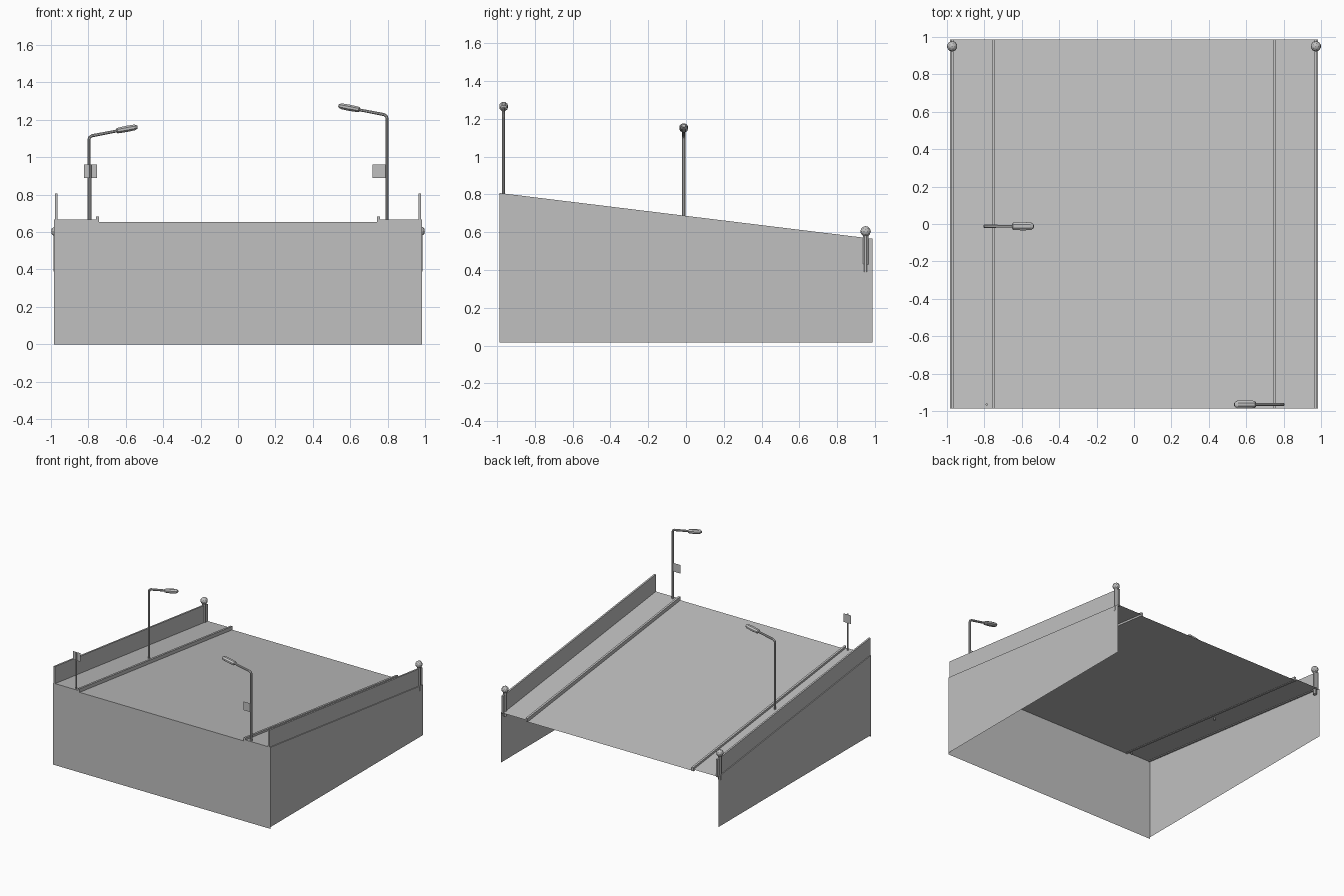
import bpy, bmesh, math
from mathutils import Vector, Matrix

if "Cube" in bpy.data.objects:
    bpy.data.objects.remove(bpy.data.objects["Cube"])

Y0, Y1 = -0.987, 0.987
SLOPE = -0.242 / (Y1 - Y0)

grey = bpy.data.materials.new("concrete grey")
grey.diffuse_color = (0.527, 0.527, 0.527, 1)
grey.use_nodes = True
grey.node_tree.nodes["Principled BSDF"].inputs["Base Color"].default_value = grey.diffuse_color


def deck_z(y):
    return 0.667 + SLOPE * (y - Y0)


def make(name, bm):
    me = bpy.data.meshes.new(name)
    bm.to_mesh(me)
    bm.free()
    me.materials.append(grey)
    ob = bpy.data.objects.new(name, me)
    bpy.context.collection.objects.link(ob)
    return ob


def sheet(name, *polys):
    bm = bmesh.new()
    for p in polys:
        bm.faces.new([bm.verts.new(c) for c in p])
    return make(name, bm)


def ramp(name, profile, closed=False):
    """Sweep an (x, height above deck) profile down the slope."""
    bm = bmesh.new()
    a, b = [[bm.verts.new((x, y, deck_z(y) + h)) for x, h in profile] for y in (Y0, Y1)]
    n = len(profile)
    for i in range(n if closed else n - 1):
        j = (i + 1) % n
        bm.faces.new((a[i], a[j], b[j], b[i]))
    if closed:
        bm.faces.new(a[::-1])
        bm.faces.new(b)
        bmesh.ops.recalc_face_normals(bm, faces=bm.faces)
    return make(name, bm)


def tube(name, rings, sides=8, squash=1.0):
    """Loft round rings given as (centre, radius) through a path in the xz plane."""
    bm = bmesh.new()
    loops = []
    pts = [Vector(p) for p, r in rings]
    for i, (p, r) in enumerate(rings):
        d = (pts[min(i + 1, len(pts) - 1)] - pts[max(i - 1, 0)]).normalized()
        u = Vector((0, 1, 0))
        v = d.cross(u)
        loops.append([bm.verts.new(pts[i] + r * (math.cos(t) * u + squash * math.sin(t) * v))
                      for t in (2 * math.pi * (k + 0.5) / sides for k in range(sides))])
    for a, b in zip(loops, loops[1:]):
        for k in range(sides):
            m = (k + 1) % sides
            bm.faces.new((a[k], a[m], b[m], b[k]))
    bm.faces.new(loops[0][::-1])
    bm.faces.new(loops[-1])
    bmesh.ops.recalc_face_normals(bm, faces=bm.faces)
    return make(name, bm)


def box_profile(x0, x1, h0, h1):
    return [(x0, h0), (x1, h0), (x1, h1), (x0, h1)]


# Sloping road with raised pavements
W, K, D = 0.985, 0.745, -0.012
ramp("road_deck", [(-W, 0), (-K, 0), (-K, D), (K, D), (K, 0), (W, 0)])

# Front wall, open at the back and below
f, b = deck_z(Y0), deck_z(Y1)
sheet("front_wall", [(-W, Y0, 0), (W, Y0, 0), (W, Y0, f), (K, Y0, f),
                     (K, Y0, f + D), (-K, Y0, f + D), (-K, Y0, f), (-W, Y0, f)])

for s, side in ((-1, "left"), (1, "right")):
    # Side wall, parapet and kerb
    wall = [(s * W, Y0, 0.015), (s * W, Y1, 0.015), (s * W, Y1, b), (s * W, Y0, f)]
    sheet(side + "_wall", wall if s > 0 else wall[::-1])
    ramp(side + "_parapet", box_profile(s * 0.964, s * 0.978, -0.005, 0.14), True)
    ramp(side + "_kerb", box_profile(s * 0.742, s * 0.759, -0.015, 0.017), True)

    # End post with ball finial
    x, y = s * 0.972, 0.95
    tube(side + "_end_post", [((x, y, 0.39), 0.016), ((x, y, 0.585), 0.016)])
    bm = bmesh.new()
    bmesh.ops.create_icosphere(bm, subdivisions=2, radius=0.028,
                               matrix=Matrix.Translation((x, y, 0.604)))
    make(side + "_finial", bm)


# Street lamps: bent pole and tapered head
def lamp(side, s, y, top):
    tube(side + "_lamp_pole", [((s * 0.797, y, deck_z(y) - 0.02), 0.009),
                               ((s * 0.797, y, top - 0.018), 0.009),
                               ((s * 0.793, y, top - 0.005), 0.009),
                               ((s * 0.78, y, top + 0.003), 0.009),
                               ((s * 0.64, y, top + 0.03), 0.008)])
    stations = [(0.652, 0.012), (0.645, 0.021), (0.595, 0.024), (0.552, 0.022), (0.537, 0.011)]
    tube(side + "_lamp_head", [((s * x, y, top + 0.03 + (0.645 - x) * 0.19), r)
                               for x, r in stations], 8, 0.75)


lamp("left", -1, -0.012, 1.112)
lamp("right", 1, -0.965, 1.225)

# Road signs
tube("sign_post", [((-0.788, -0.965, 0.65), 0.006), ((-0.788, -0.965, 0.96), 0.006)])
for name, x0, x1 in (("left_sign", -0.824, -0.755), ("right_sign", 0.72, 0.79)):
    sheet(name, [(x0, -0.957, 0.89), (x1, -0.957, 0.89), (x1, -0.957, 0.96), (x0, -0.957, 0.96)])
